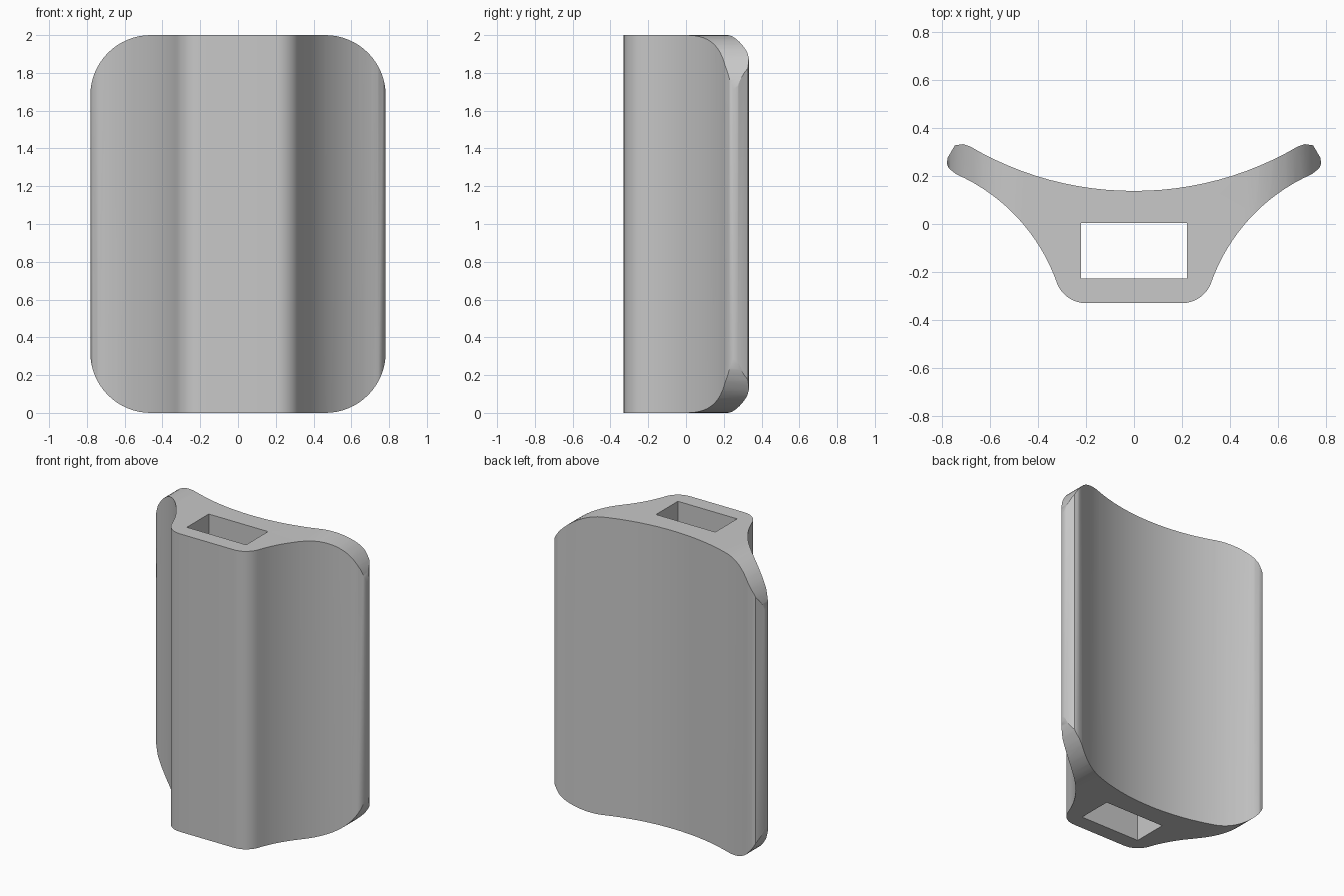
import bpy, bmesh
from math import atan2, cos, sin, pi, tau
from mathutils import Vector

if "Cube" in bpy.data.objects:
    bpy.data.objects.remove(bpy.data.objects["Cube"], do_unlink=True)


def arc(a, b, c, steps):
    """Points on the circle through a, b and c, from a to c."""
    a, b, c = Vector(a), Vector(b), Vector(c)
    u, v = b - a, c - a
    d = 2 * u.cross(v)
    off = Vector((v.y * u.dot(u) - u.y * v.dot(v), u.x * v.dot(v) - v.x * u.dot(u))) / d
    centre, r = a + off, off.length
    start = atan2(a.y - centre.y, a.x - centre.x)
    end = atan2(c.y - centre.y, c.x - centre.x)
    sweep = (end - start + pi) % tau - pi
    angles = [start + sweep * i / steps for i in range(steps + 1)]
    return [(centre.x + r * cos(t), centre.y + r * sin(t)) for t in angles]


def prism(name, points, direction):
    """Extrude a closed outline of 3D points along a direction."""
    bm = bmesh.new()
    face = bm.faces.new([bm.verts.new(p) for p in points])
    ext = bmesh.ops.extrude_face_region(bm, geom=[face])
    moved = [e for e in ext["geom"] if isinstance(e, bmesh.types.BMVert)]
    bmesh.ops.translate(bm, verts=moved, vec=direction)
    bmesh.ops.recalc_face_normals(bm, faces=bm.faces)
    mesh = bpy.data.meshes.new(name)
    bm.to_mesh(mesh)
    bm.free()
    obj = bpy.data.objects.new(name, mesh)
    bpy.context.collection.objects.link(obj)
    return obj


def cut(target, cutter, operation):
    cutter.hide_render = True
    mod = target.modifiers.new(cutter.name, "BOOLEAN")
    mod.operation, mod.solver, mod.object = operation, "EXACT", cutter
    bpy.context.view_layer.objects.active = target
    bpy.ops.object.modifier_apply(modifier=mod.name)
    bpy.data.objects.remove(cutter, do_unlink=True)


# Winged cross-section: front corner, concave flank, rounded tip, hollow back
half = arc((0.2, -0.33), (0.277, -0.305), (0.32, -0.25), 8)
half += arc((0.32, -0.25), (0.4625, 0), (0.742, 0.208), 16)[1:]
half += [(0.772, 0.232), (0.78, 0.25), (0.778, 0.275), (0.747, 0.328), (0.713, 0.333)]
half += arc((0.683, 0.323), (0.4, 0.198), (0, 0.138), 12)
outline = half + [(-x, y) for x, y in reversed(half[:-1])]
body = prism("winged_sleeve", [(x, y, -0.1) for x, y in outline], (0, 0, 2.2))

# Rounded front silhouette
radius, wide = 0.32, 0.782
plate = []
for k, (sx, sz) in enumerate([(1, 1), (-1, 1), (-1, -1), (1, -1)]):
    for i in range(17):
        t = (k + i / 16) * pi / 2
        plate.append((sx * (wide - radius) + radius * cos(t), -0.6,
                      1 + sz * (1 - radius) + radius * sin(t)))
cut(body, prism("silhouette", plate, (0, 1.2, 0)), "INTERSECT")

# Rectangular channel through the full height
slot = [(-0.22, -0.228), (0.22, -0.228), (0.22, 0.004), (-0.22, 0.004)]
cut(body, prism("channel", [(x, y, -0.2) for x, y in slot], (0, 0, 2.4)), "DIFFERENCE")

# Plain grey finish
grey = bpy.data.materials.new("grey")
grey.use_nodes = True
colour = (0.58, 0.58, 0.58, 1)
grey.diffuse_color = colour
grey.node_tree.nodes["Principled BSDF"].inputs["Base Color"].default_value = colour
body.data.materials.clear()
body.data.materials.append(grey)
for poly in body.data.polygons:
    poly.material_index = 0

# Smooth curved walls, keep rims sharp
bpy.ops.object.select_all(action="DESELECT")
body.select_set(True)
bpy.context.view_layer.objects.active = body
bpy.ops.object.shade_smooth_by_angle(angle=pi / 6)
